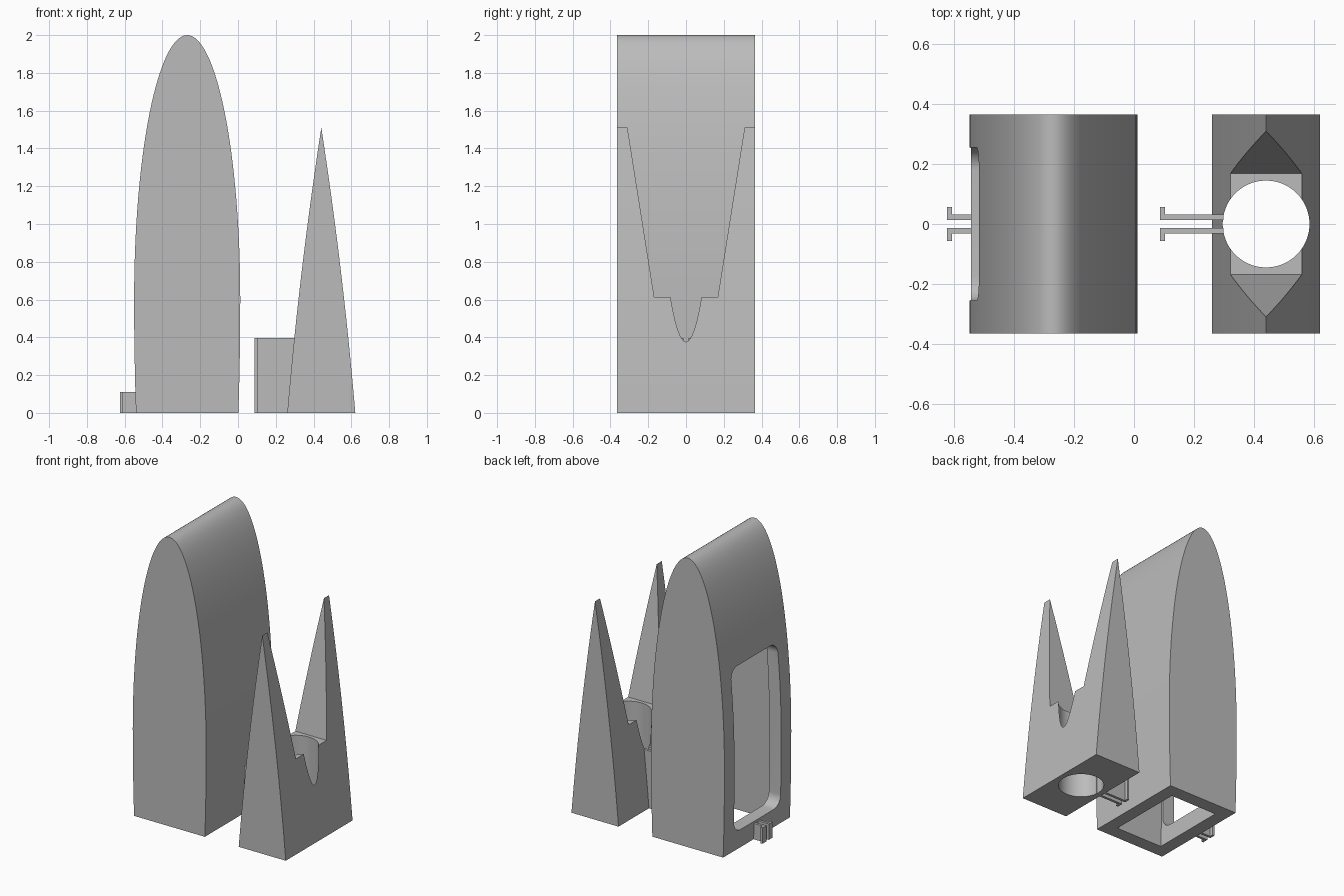
import bpy, bmesh, math
from mathutils import Vector

if "Cube" in bpy.data.objects:
    bpy.data.objects.remove(bpy.data.objects["Cube"])

grey = bpy.data.materials.new("plain grey")
grey.diffuse_color = (0.5, 0.5, 0.5, 1)
grey.use_nodes = True
grey.node_tree.nodes["Principled BSDF"].inputs["Base Color"].default_value = grey.diffuse_color


def prism(name, pts, axis, lo, hi):
    """Extrude a closed 2D outline: (y,z) along x, (x,z) along y, (x,y) along z."""
    def place(p, d):
        return {"x": (d, p[0], p[1]), "y": (p[0], d, p[1]), "z": (p[0], p[1], d)}[axis]
    bm = bmesh.new()
    a = [bm.verts.new(place(p, lo)) for p in pts]
    b = [bm.verts.new(place(p, hi)) for p in pts]
    n = len(pts)
    bm.faces.new(a)
    bm.faces.new(b[::-1])
    for i in range(n):
        bm.faces.new((a[i], b[i], b[(i + 1) % n], a[(i + 1) % n]))
    bmesh.ops.recalc_face_normals(bm, faces=bm.faces)
    me = bpy.data.meshes.new(name)
    bm.to_mesh(me)
    bm.free()
    me.materials.append(grey)
    ob = bpy.data.objects.new(name, me)
    bpy.context.collection.objects.link(ob)
    return ob


def carve(ob, cutters):
    """Subtract cutters, bake the result, remove the cutters, shade by angle."""
    for c in cutters:
        m = ob.modifiers.new("cut", "BOOLEAN")
        m.operation, m.solver, m.object = "DIFFERENCE", "EXACT", c
    bpy.context.view_layer.update()
    me = bpy.data.meshes.new_from_object(ob.evaluated_get(bpy.context.evaluated_depsgraph_get()))
    ob.modifiers.clear()
    ob.data = me
    for c in cutters:
        bpy.data.objects.remove(c)
    bpy.ops.object.select_all(action="DESELECT")
    ob.select_set(True)
    bpy.context.view_layer.objects.active = ob
    bpy.ops.object.shade_smooth_by_angle(angle=math.radians(30))


def circle(cx, cy, r, n, a0=0.0, a1=2 * math.pi):
    return [(cx + r * math.cos(a0 + (a1 - a0) * i / n),
             cy + r * math.sin(a0 + (a1 - a0) * i / n)) for i in range(n)]


DEPTH = 0.365

# Arched hollow shell
SX = -0.269


def arch(inset, foot):
    a, b = 0.281 - inset, 1.4 - inset
    upper = [(SX + a * math.cos(math.pi * i / 64), 0.6 + b * math.sin(math.pi * i / 64))
             for i in range(65)]
    low = [(t, a - 0.01 * ((0.6 - t) / 0.6) ** 2) for t in (0.45, 0.3, 0.15, foot)]
    return upper + [(SX - w, z) for z, w in low] + [(SX + w, z) for z, w in low[::-1]]


shell = prism("arched_shell", arch(0, 0), "y", -DEPTH, DEPTH)
cavity = prism("cavity_cutter", arch(0.09, -0.1), "y", -0.27, 0.27)

# Rounded window in the shell's left wall
r, wy, z0, z1 = 0.075, 0.255, 0.125, 1.25
corners = [(wy - r, z1 - r), (r - wy, z1 - r), (r - wy, z0 + r), (wy - r, z0 + r)]
outline = []
for k, (cy, cz) in enumerate(corners):
    a0 = k * math.pi / 2
    outline += circle(cy, cz, r, 10, a0, a0 + math.pi / 2)
    outline.append((cy + r * math.cos(a0 + math.pi / 2), cz + r * math.sin(a0 + math.pi / 2)))
window = prism("window_cutter", outline, "x", -0.8, -0.3)
carve(shell, [cavity, window])

# Tapered wedge with a V notch and a round through hole
WX, TOP = 0.441, 1.51
levels = [TOP * i / 24 for i in range(24)]


def half(z):
    return 0.18 * (1 - z / TOP) * (1 + 0.29 * z / TOP)


side = [(WX + half(z), z) for z in levels] + [(WX, TOP)]
side += [(WX - half(z), z) for z in levels[::-1]]
wedge = prism("notched_wedge", side, "y", -DEPTH, DEPTH)
slope = (0.31 - 0.168) / (TOP - 0.613)
wide = 0.31 + slope * 0.2
notch = prism("notch_cutter", [(-0.168, 0.613), (0.168, 0.613), (wide, TOP + 0.2),
                               (-wide, TOP + 0.2)], "x", 0, 1)
hole = prism("hole_cutter", circle(WX, 0, 0.145, 64), "z", -0.2, 1.0)
carve(wedge, [notch, hole])

# Hooked clip prongs, a mirrored pair on each body
for label, x0, x1, h in (("shell", -0.624, -0.53, 0.11), ("wedge", 0.087, 0.299, 0.397)):
    for tag, s in (("back", 1), ("front", -1)):
        pts = [(x0, 0.014), (x1, 0.014), (x1, 0.032), (x0 + 0.016, 0.032),
               (x0 + 0.016, 0.056), (x0, 0.056)]
        prism(f"{label}_clip_{tag}", [(x, s * y) for x, y in pts], "z", 0, h)
